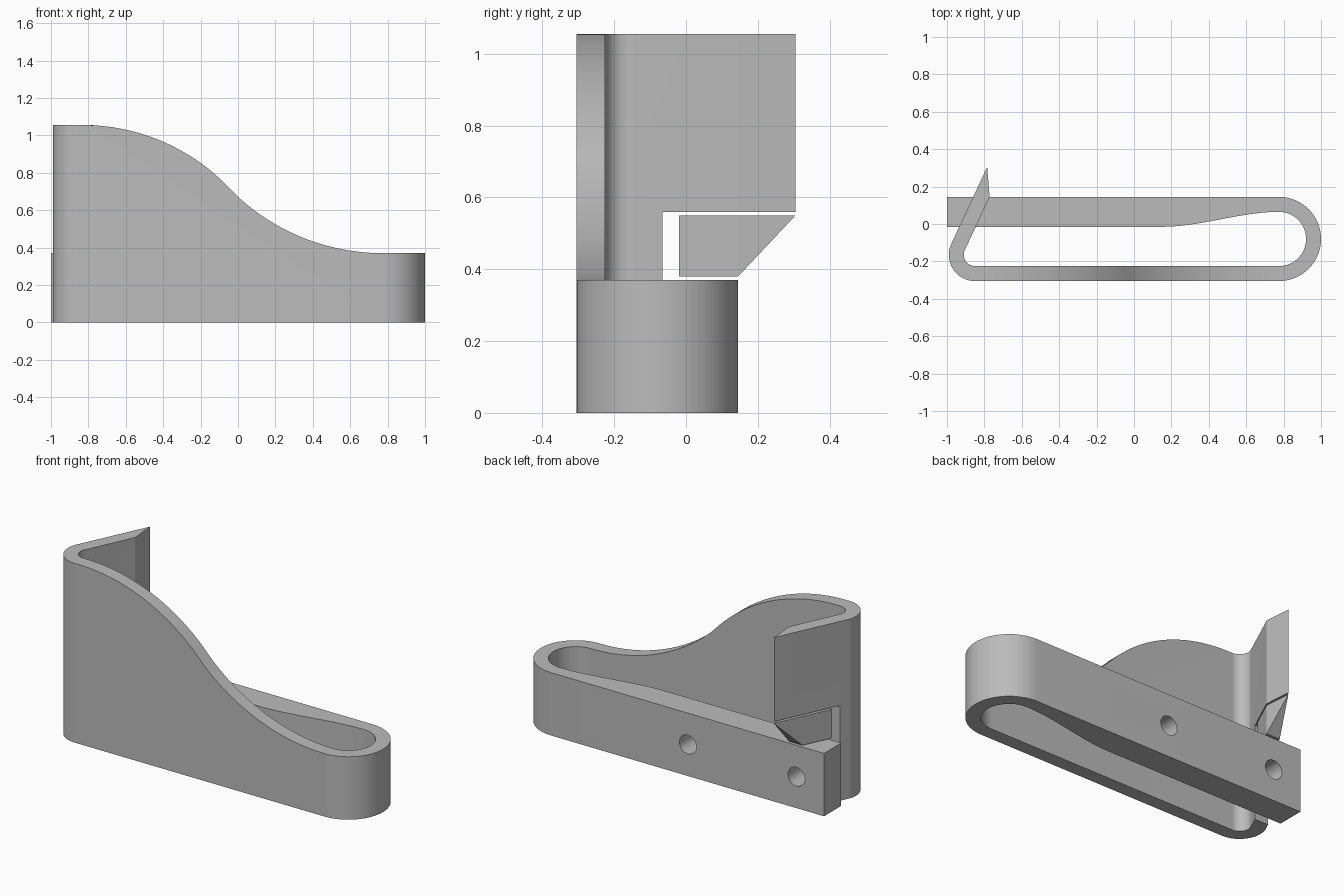
import bpy, bmesh
from math import sin, cos, radians, atan2
from mathutils import Vector

cube = bpy.data.objects.get("Cube")
if cube:
    bpy.data.objects.remove(cube)

grey = bpy.data.materials.new("plain_grey")
grey.use_nodes = True
colour = (0.5, 0.5, 0.5, 1)
grey.diffuse_color = colour
grey.node_tree.nodes["Principled BSDF"].inputs["Base Color"].default_value = colour


def arc(cx, cy, r, start, end, steps=32):
    angles = [radians(start + (end - start) * i / steps) for i in range(steps + 1)]
    return [(cx + r * cos(a), cy + r * sin(a)) for a in angles]


def prism(name, points, axis, low, high):
    """Extrude a flat outline along one axis; points use the other two axes in order."""
    bm = bmesh.new()
    verts = []
    for p in points:
        co = list(p)
        co.insert(axis, low)
        verts.append(bm.verts.new(co))
    base = bm.faces.new(verts)
    top = bmesh.ops.extrude_face_region(bm, geom=[base])["geom"]
    shift = Vector((0, 0, 0))
    shift[axis] = high - low
    bmesh.ops.translate(bm, vec=shift, verts=[v for v in top if isinstance(v, bmesh.types.BMVert)])
    bmesh.ops.recalc_face_normals(bm, faces=bm.faces)
    mesh = bpy.data.meshes.new(name)
    bm.to_mesh(mesh)
    bm.free()
    mesh.materials.append(grey)
    ob = bpy.data.objects.new(name, mesh)
    bpy.context.collection.objects.link(ob)
    return ob


def activate(ob):
    bpy.ops.object.select_all(action='DESELECT')
    ob.select_set(True)
    bpy.context.view_layer.objects.active = ob


def cut(ob, cutter, operation='DIFFERENCE'):
    cutter.hide_render = True
    mod = ob.modifiers.new("cut", 'BOOLEAN')
    mod.operation, mod.solver, mod.object = operation, 'EXACT', cutter
    activate(ob)
    bpy.ops.object.modifier_apply(modifier=mod.name)
    bpy.data.objects.remove(cutter)


TOP, BAR_TOP, JOIN = 1.055, 0.37, 0.775

# Outline of the slanted arm with its pointed tip
bend = (-0.85, -0.165)
tip, shoulder = (-0.785, 0.305), (-0.772, 0.145)
outer_bend = arc(*bend, 0.14, 270, 155)
inner_bend = arc(*bend, 0.06, 155, 270)
arm = [outer_bend[-1], tip, shoulder, inner_bend[0]]

# Front wall, bend and arm in one strip
wall = prism("front_wall_and_arm",
             [(JOIN, -0.305)] + outer_bend + [tip, shoulder] + inner_bend + [(JOIN, -0.225)],
             2, 0, TOP)


# Sweeping top edge of the wall: two tangent arcs
def sweep(x):
    start, middle, end = -0.83, -0.02, JOIN
    if x < middle:
        run, rise = middle - start, TOP - 0.69
        r = (run * run + rise * rise) / (2 * rise)
        return TOP - r + (r * r - (x - start) ** 2) ** 0.5
    run, rise = end - middle, 0.69 - BAR_TOP
    r = (run * run + rise * rise) / (2 * rise)
    return BAR_TOP + r - (r * r - (x - end) ** 2) ** 0.5


steps = 56
xs = [-0.83 + (JOIN + 0.83) * i / steps for i in range(steps + 1)]
cut(wall, prism("sweep_cutter",
                [(x, sweep(x)) for x in xs] + [(0.9, BAR_TOP), (0.9, 1.3), (-0.83, 1.3)],
                1, -0.4, -0.2))

# Slot under the arm that clears the bar
cut(wall, prism("slot_cutter", [(-0.065, -0.1), (0.5, -0.1), (0.5, 0.56), (-0.065, 0.56)],
                0, -1.2, -0.5))

# Back bar with rounded end and tapered inner face
taper = []
for i in range(1, 24):
    u = 1 - i / 24
    taper.append((0.15 + u * (JOIN - 0.15), -0.015 + 0.08 * u * u * (3 - 2 * u)))
bar = prism("back_bar",
            [(-1, 0.145)] + arc(JOIN, -0.08, 0.225, 90, -90)
            + arc(JOIN, -0.08, 0.145, -90, 90) + taper + [(0.15, -0.015), (-1, -0.015)],
            2, 0, BAR_TOP)

# Screw holes through the bar
for x in (-0.82, -0.114):
    cut(bar, prism("hole_cutter", arc(x, 0.185, 0.055, 0, 348.75, 31), 1, -0.1, 0.3))

# Loose wedge filling the gap between the bar and the arm
wedge = prism("support_wedge", arm, 2, 0.2, 0.8)
cut(wedge, prism("wedge_limits",
                 [(-0.02, 0.38), (0.145, 0.38), (0.305, 0.55), (-0.02, 0.55)], 0, -1.2, -0.5),
    'INTERSECT')

for ob in (wall, bar, wedge):
    activate(ob)
    bpy.ops.object.shade_smooth_by_angle(angle=radians(25))
